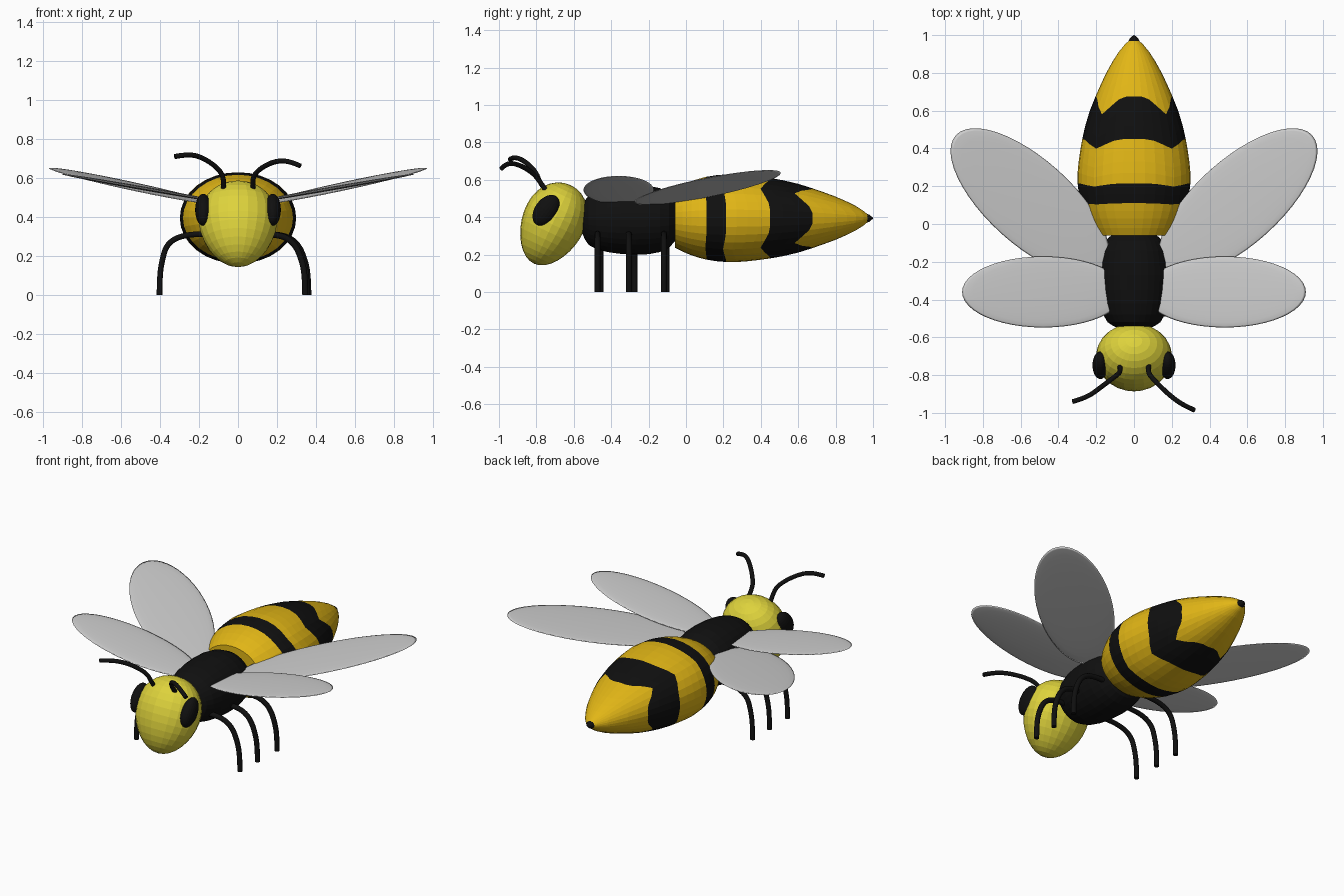
import bpy, bmesh, math
from mathutils import Matrix, Vector

if "Cube" in bpy.data.objects:
    bpy.data.objects.remove(bpy.data.objects["Cube"])


def mat(name, r, g, b):
    m = bpy.data.materials.new(name)
    m.diffuse_color = (r, g, b, 1)
    m.use_nodes = True
    m.node_tree.nodes["Principled BSDF"].inputs["Base Color"].default_value = m.diffuse_color
    return m


BLACK = mat("black", 0.005, 0.005, 0.005)
GOLD = mat("golden yellow", 0.76, 0.47, 0.008)
LEMON = mat("lemon yellow", 0.73, 0.65, 0.045)
GREY = mat("wing grey", 0.62, 0.62, 0.62)


def finish(name, bm, *mats):
    bmesh.ops.recalc_face_normals(bm, faces=bm.faces)
    me = bpy.data.meshes.new(name)
    bm.to_mesh(me)
    bm.free()
    for m in mats:
        me.materials.append(m)
    ob = bpy.data.objects.new(name, me)
    bpy.context.collection.objects.link(ob)
    return ob


def radius_at(profile, y):
    for (y0, r0), (y1, r1) in zip(profile, profile[1:]):
        if y <= y1:
            return r0 + (r1 - r0) * (y - y0) / (y1 - y0)
    return profile[-1][1]


def loft(name, profile, rows, z, flat, mats, stripe=lambda y: 0,
         shift=lambda y, a: 0, seg=32):
    """Rings along y, squashed in z by flat; stripe picks the colour of each row."""
    bm = bmesh.new()
    rings = []
    for y in rows:
        ring = []
        for i in range(seg):
            a = 2 * math.pi * i / seg
            yy = y - shift(y, a)
            r = radius_at(profile, max(yy, profile[0][0]))
            ring.append(bm.verts.new((r * math.cos(a), yy, z + flat * r * math.sin(a))))
        rings.append(ring)
    for k in range(len(rows) - 1):
        a, b = rings[k], rings[k + 1]
        for i in range(seg):
            j = (i + 1) % seg
            f = bm.faces.new((a[i], a[j], b[j], b[i]))
            f.material_index = stripe((rows[k] + rows[k + 1]) / 2)
    bm.faces.new(rings[0])
    bm.faces.new(rings[-1])
    return finish(name, bm, *mats)


def ellipsoid(name, m, centre, scale, tilt=0, taper=0, seg=24):
    bm = bmesh.new()
    bmesh.ops.create_uvsphere(bm, u_segments=seg, v_segments=seg // 2 + 4, radius=1)
    rot = Matrix.Rotation(math.radians(tilt), 3, 'X')
    for v in bm.verts:
        k = 1 + taper * v.co.z
        p = Vector((v.co.x * scale[0] * k, v.co.y * scale[1] * k, v.co.z * scale[2]))
        v.co = rot @ p + Vector(centre)
    return finish(name, bm, m)


def tube(name, pts, r):
    cu = bpy.data.curves.new(name, 'CURVE')
    cu.dimensions = '3D'
    cu.bevel_depth = r
    cu.bevel_resolution = 3
    cu.use_fill_caps = True
    cu.resolution_u = 6
    sp = cu.splines.new('NURBS')
    sp.points.add(len(pts) - 1)
    for p, q in zip(sp.points, pts):
        p.co = (*q, 1)
    sp.order_u = 3
    sp.use_endpoint_u = True
    cu.materials.append(BLACK)
    ob = bpy.data.objects.new(name, cu)
    bpy.context.collection.objects.link(ob)
    bpy.ops.object.select_all(action='DESELECT')
    ob.select_set(True)
    bpy.context.view_layer.objects.active = ob
    bpy.ops.object.convert(target='MESH')
    bpy.ops.object.shade_smooth_by_angle(angle=math.radians(50))


# Striped abdomen: stripe edges dip forward on the four diagonals
ABDOMEN = [(-.06, .20), (0, .24), (.05, .262), (.1, .28), (.15, .291), (.2, .298), (.25, .30),
           (.3, .297), (.37, .288), (.45, .274), (.52, .258), (.6, .234), (.7, .194),
           (.8, .147), (.87, .108), (.92, .075), (.96, .04), (.975, .022)]


def lobe(y, a):
    d = .17 * max(y, 0) ** 1.5 * min(1, (.975 - y) / .27)
    m = abs(math.degrees(a) % 90 - 45) / 45
    return d * max(0, 1 - m / .6)


loft("abdomen", ABDOMEN,
     [-.06, -.02, .03, .07, .11, .16, .215, .27, .33, .39, .45, .52, .6, .675,
      .74, .8, .86, .91, .95, .975],
     .395, .785, (GOLD, BLACK),
     lambda y: int(.11 < y < .215 or .45 < y < .675), lobe)
loft("stinger", [(.955, .034), (.98, .024), (1, .003)], [.955, .98, 1], .395, .8,
     (BLACK,), seg=12)

# Thorax
THORAX = [(-.56, .06), (-.54, .11), (-.52, .14), (-.48, .163), (-.42, .18), (-.35, .19),
          (-.27, .195), (-.2, .192), (-.14, .18), (-.09, .155), (-.06, .12), (-.04, .08)]
loft("thorax", THORAX, [p[0] for p in THORAX], .385, .95, (BLACK,))

# Head and eyes
ellipsoid("head", LEMON, (0, -.715, .362), (.2, .167, .232), -25, .13)
for s, side in ((1, "right"), (-1, "left")):
    ellipsoid(side + "_eye", BLACK, (s * .178, -.748, .437), (.042, .06, .092), -36)

# Antennae, each bent a little differently
tube("left_antenna", [(-.075, -.74, .53), (-.07, -.78, .58), (-.09, -.80, .64),
                      (-.17, -.86, .70), (-.25, -.92, .725), (-.325, -.94, .71)], .013)
tube("right_antenna", [(.08, -.74, .53), (.07, -.78, .59), (.10, -.82, .64),
                       (.18, -.90, .685), (.26, -.96, .69), (.32, -.985, .662)], .013)

# Legs: three on each side, arched out then straight down
for n, (y, off, dx) in enumerate(((-.465, .008, 0), (-.29, .016, .008), (-.11, .008, .016))):
    name = ("front", "middle", "back")[n]
    yr, yl = y - off, y + off
    tube("right_" + name + "_leg", [(.1 + dx, yr, .31), (.2 + dx, yr, .315), (.29 + dx, yr, .27),
         (.335 + dx, yr, .16), (.345 + dx, yr, .06), (.345 + dx, yr, 0)], .016)
    tube("left_" + name + "_leg", [(-.1, yl, .305), (-.22, yl, .32), (-.36, yl, .28),
         (-.395, yl, .16), (-.403, yl, .06), (-.403, yl, 0)], .015)


# Wings: thin ellipses rising outwards
def wing(name, s, cx, cy, a, b, angle, z0, sx, sy):
    bm = bmesh.new()
    bmesh.ops.create_uvsphere(bm, u_segments=48, v_segments=12, radius=1)
    rot = Matrix.Rotation(math.radians(angle), 3, 'Z')
    for v in bm.verts:
        p = rot @ Vector((v.co.x * a, v.co.y * b, 0)) + Vector((cx, cy, 0))
        v.co = (s * p.x, p.y, z0 + sx * p.x + sy * p.y + v.co.z * .01)
    ob = finish(name, bm, GREY)
    ob.data.shade_smooth()


for s, side in ((1, "right"), (-1, "left")):
    wing(side + "_back_wing", s, .55, .115, .53, .225, 42, .458, .17, .07)
    wing(side + "_front_wing", s, .48, -.36, .43, .188, 0, .462, .175, 0)
